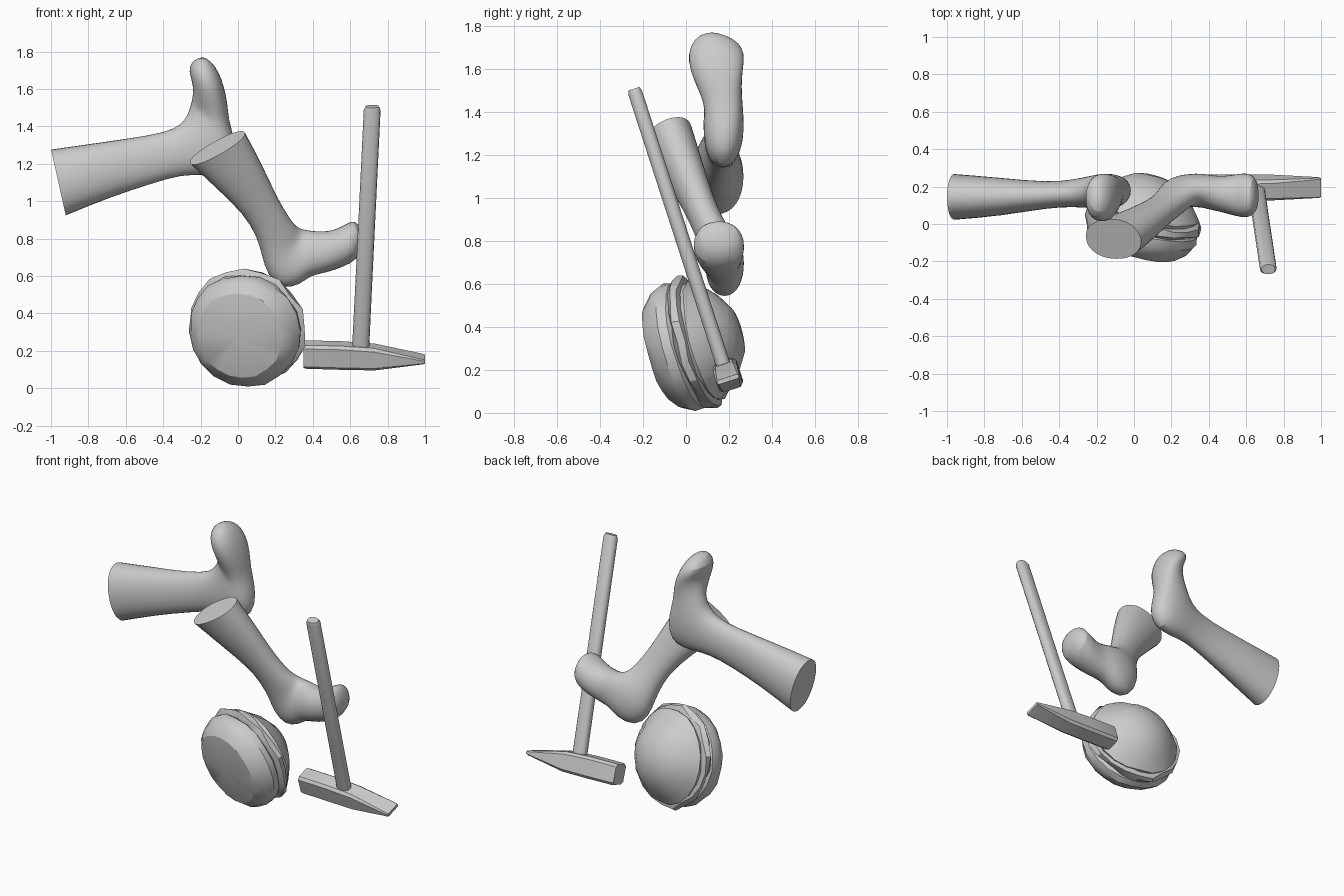
import bpy, bmesh, math, random
from mathutils import Vector

if "Cube" in bpy.data.objects:
    bpy.data.objects.remove(bpy.data.objects["Cube"])

random.seed(4)


def loft(name, rings, angle=40, subdiv=0):
    """Skin a list of closed rings, cap both ends."""
    bm = bmesh.new()
    vs = [[bm.verts.new(p) for p in r] for r in rings]
    n = len(rings[0])
    for a, b in zip(vs, vs[1:]):
        for i in range(n):
            j = (i + 1) % n
            bm.faces.new((a[i], a[j], b[j], b[i]))
    first_cap = bm.faces.new(vs[0])
    bm.faces.new(vs[-1])
    if subdiv:
        crease = bm.edges.layers.float.new('crease_edge')
        for e in first_cap.edges:
            e[crease] = 1.0
    bmesh.ops.remove_doubles(bm, verts=bm.verts, dist=1e-4)
    bmesh.ops.recalc_face_normals(bm, faces=bm.faces)
    me = bpy.data.meshes.new(name)
    bm.to_mesh(me)
    bm.free()
    ob = bpy.data.objects.new(name, me)
    bpy.context.collection.objects.link(ob)
    if subdiv:
        ob.modifiers.new("subdivision", 'SUBSURF').levels = subdiv
        ob.modifiers[0].render_levels = subdiv
    bpy.ops.object.select_all(action='DESELECT')
    ob.select_set(True)
    bpy.context.view_layer.objects.active = ob
    bpy.ops.object.shade_smooth_by_angle(angle=math.radians(angle))
    return ob


def oval(c, u, v, n=16, power=2.0):
    """Ring around c with half-axes u and v (power > 2 is boxier)."""
    out = []
    for i in range(n):
        a = 2 * math.pi * i / n
        ca, sa = math.cos(a), math.sin(a)
        k = 2 / power
        out.append(c + u * math.copysign(abs(ca) ** k, ca)
                   + v * math.copysign(abs(sa) ** k, sa))
    return out


def leg(name, sections):
    """sections: shin-side x,z / calf-side x,z / centre y / half width."""
    fs = [Vector((s[0], s[4], s[1])) for s in sections]
    bs = [Vector((s[2], s[4], s[3])) for s in sections]
    cs = [(f + b) / 2 for f, b in zip(fs, bs)]
    rings = []
    for i, s in enumerate(sections):
        tangent = cs[min(i + 1, len(cs) - 1)] - cs[max(i - 1, 0)]
        u = (fs[i] - bs[i]) / 2
        w = tangent.cross(u).normalized() * s[5]
        rings.append(oval(cs[i], u, w, 16, 2.15))
    return loft(name, rings, 40, 1)


# Upper leg, foot pointing up
leg("upper_leg", [
    (-1.00, 1.28, -.92, .92, .145, .125),
    (-.75, 1.315, -.68, 1.02, .145, .105),
    (-.46, 1.355, -.45, 1.095, .155, .068),
    (-.33, 1.39, -.30, 1.14, .165, .075),
    (-.285, 1.44, -.18, 1.135, .17, .088),
    (-.27, 1.47, -.06, 1.145, .175, .095),
    (-.26, 1.50, -.01, 1.22, .175, .096),
    (-.25, 1.53, -.015, 1.33, .175, .09),
    (-.243, 1.57, -.05, 1.43, .165, .097),
    (-.24, 1.62, -.055, 1.52, .15, .118),
    (-.257, 1.67, -.072, 1.61, .14, .135),
    (-.265, 1.715, -.10, 1.69, .14, .125),
    (-.24, 1.753, -.14, 1.745, .145, .085),
    (-.20, 1.765, -.18, 1.765, .15, .02)])

# Lower leg, foot pointing right
leg("lower_leg", [
    (.04, 1.37, -.26, 1.20, -.08, .115),
    (.13, 1.20, -.12, 1.07, -.015, .098),
    (.215, 1.01, .03, .93, .06, .075),
    (.28, .905, .10, .81, .11, .075),
    (.31, .87, .13, .70, .145, .082),
    (.335, .855, .155, .60, .17, .088),
    (.36, .85, .235, .525, .18, .092),
    (.39, .845, .335, .55, .18, .092),
    (.43, .84, .38, .60, .17, .092),
    (.48, .84, .47, .615, .16, .098),
    (.54, .857, .56, .645, .155, .115),
    (.59, .888, .64, .685, .152, .125),
    (.62, .896, .673, .76, .152, .095),
    (.645, .875, .663, .83, .152, .03)])

# Filled bun: two domes with a wavy filling between, tilted on its axis
axis = Vector((.25, .93, .25)).normalized()
side = Vector((0, 0, 1)).cross(axis).normalized()
up = axis.cross(side)
centre = Vector((.05, .035, .323))


def bun(name, profile, wobble, angle=30):
    rings = []
    for t, r in profile:
        ring = []
        for p in oval(centre, side * r, up * r, 20):
            k = wobble * (r > .2)
            d = (p - centre) * (1 + random.uniform(-k, k) * 2)
            ring.append(centre + d + axis * (t + random.uniform(-k, k) * .3))
        rings.append(ring)
    return loft(name, rings, angle)


bun("front_bun", [(-.205, 0), (-.165, .235), (-.12, .285), (-.07, .308),
                  (-.025, .30), (0, .27), (.01, 0)], .008)
bun("filling", [(-.02, .2), (-.02, .29), (.005, .318), (.035, .305),
                (.045, .28), (.045, .2)], .025)
bun("back_bun", [(.02, 0), (.025, .275), (.06, .29), (.1, .255), (.155, .2),
                 (.21, .12), (.235, 0)], .012)

# Hammer: tilted chamfered head tapering to a wedge, oval handle
foot, tip = Vector((.652, .2, .14)), Vector((.718, -.24, 1.5))
lift = Vector((0, -.31, .95))
across = Vector((0, .95, .31))


def head_section(x, z, a, b, chamfer):
    c = Vector((x, .195, z))
    corners = []
    for sa, sb in ((1, 1), (-1, 1), (-1, -1), (1, -1)):
        pair = [(sa * (a - chamfer), sb * b), (sa * a, sb * (b - chamfer))]
        corners += pair[::-1] if sa * sb > 0 else pair
    return [c + across * p + lift * q for p, q in corners]


loft("hammer_head", [head_section(*s) for s in (
    (.35, .18, .055, .062, .016), (.36, .18, .058, .066, .016),
    (.55, .175, .058, .067, .016), (.73, .167, .058, .062, .016),
    (.985, .156, .056, .014, .006), (1.0, .156, .052, .01, .005))], 25)

along = tip - foot
wide = Vector((.045, 0, 0))
deep = along.cross(wide).normalized() * .034
loft("hammer_handle", [oval(foot + along * t, wide * s, deep * s, 14, 2.4)
                       for t, s in ((0, 1.02), (.3, 1), (.99, 1), (1.005, .8))], 35)
